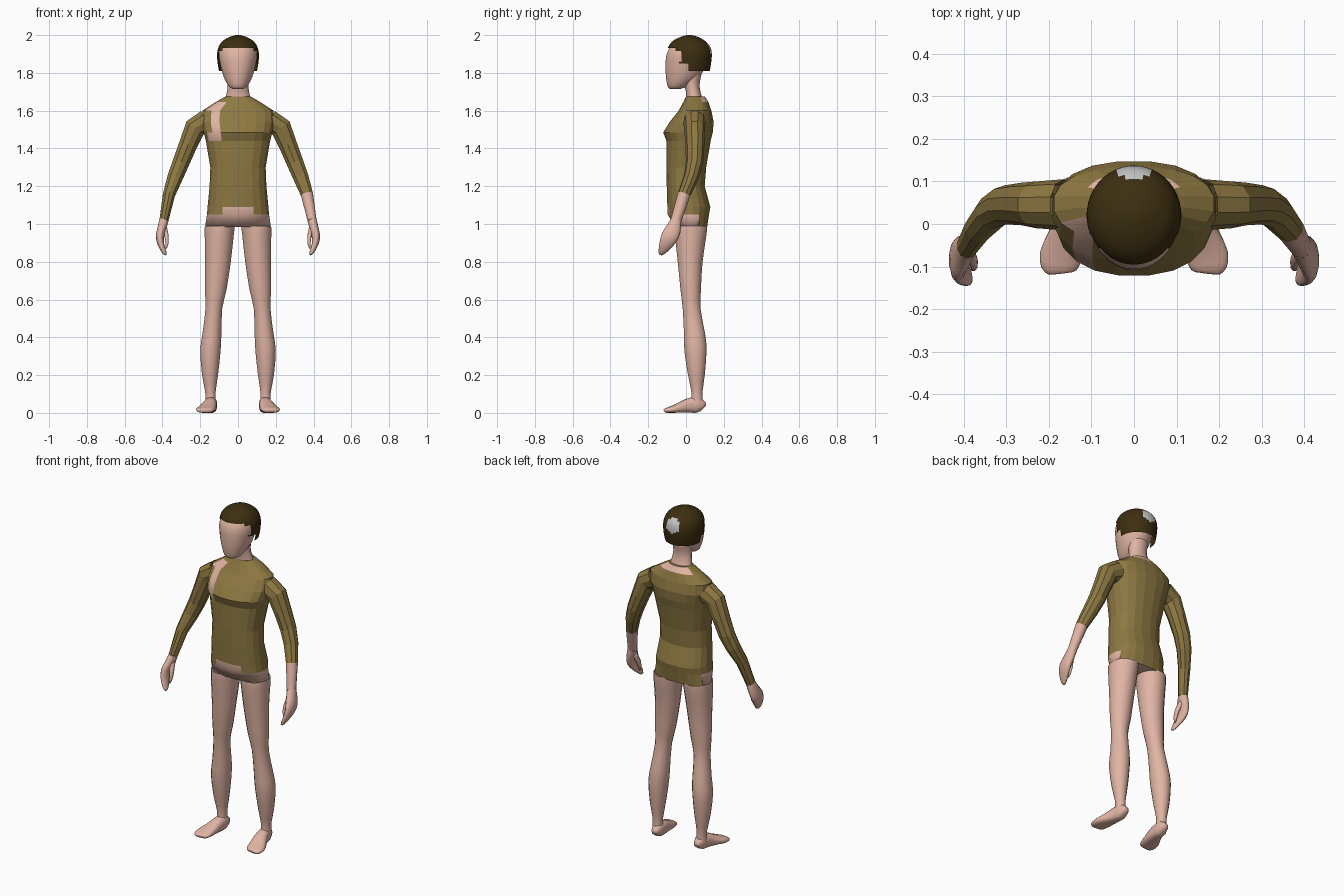
import bpy, bmesh, math
from mathutils import Vector

if "Cube" in bpy.data.objects:
    bpy.data.objects.remove(bpy.data.objects["Cube"])


def material(name, rgb):
    m = bpy.data.materials.new(name)
    m.diffuse_color = (*rgb, 1)
    m.use_nodes = True
    m.node_tree.nodes["Principled BSDF"].inputs["Base Color"].default_value = m.diffuse_color
    return m


MATS = [material("skin", (0.75, 0.46, 0.37)),
        material("olive_cloth", (0.27, 0.19, 0.055)),
        material("dark_brown_hair", (0.045, 0.027, 0.005)),
        material("light_grey", (0.55, 0.55, 0.55))]
SKIN, CLOTH, HAIR, GREY = range(4)


def spline(rows, steps):
    """Catmull-Rom resampling of section rows."""
    if steps == 1:
        return rows
    out = []
    for i in range(len(rows) - 1):
        p0, p1 = rows[max(i - 1, 0)], rows[i]
        p2, p3 = rows[i + 1], rows[min(i + 2, len(rows) - 1)]
        for s in range(steps):
            t = s / steps
            out.append([0.5 * (2 * b + (c - a) * t + (2 * a - 5 * b + 4 * c - d) * t * t
                               + (3 * b - a - 3 * c + d) * t ** 3)
                        for a, b, c, d in zip(p0, p1, p2, p3)])
    return out + [rows[-1]]


def loft(name, rows, n=12, steps=1, ref=(0, 1, 0), flat=False, power=2.0,
         rule=lambda c: SKIN, caps=(True, True)):
    """Skin rings (x, y, z, side radius, ref radius); rule gives a material or None for no face."""
    rows = spline(rows, steps)
    bm = bmesh.new()
    centres = [Vector(r[:3]) for r in rows]
    rings = []
    for i, r in enumerate(rows):
        t = Vector((0, 0, 1))
        if not flat:
            t = (centres[min(i + 1, len(rows) - 1)] - centres[max(i - 1, 0)]).normalized()
        v = Vector(ref)
        v = (v - t * v.dot(t)).normalized()
        u = v.cross(t)
        ring = []
        for k in range(n):
            a = 2 * math.pi * (k + 0.5) / n
            ca, sa = math.cos(a), math.sin(a)
            p = (centres[i] + u * r[3] * math.copysign(abs(ca) ** (2 / power), ca)
                 + v * r[4] * math.copysign(abs(sa) ** (2 / power), sa))
            p.z = max(p.z, 0)
            ring.append(bm.verts.new(p))
        rings.append(ring)
    for a, b in zip(rings, rings[1:]):
        for k in range(n):
            j = (k + 1) % n
            bm.faces.new((a[k], a[j], b[j], b[k]))
    if caps[0]:
        bm.faces.new(rings[0])
    if caps[1]:
        bm.faces.new(rings[-1])
    bmesh.ops.recalc_face_normals(bm, faces=bm.faces[:])
    drop = []
    for f in bm.faces:
        m = rule(f.calc_center_median())
        if m is None:
            drop.append(f)
        else:
            f.material_index = m
            f.smooth = m != CLOTH
    bmesh.ops.delete(bm, geom=drop, context='FACES')
    me = bpy.data.meshes.new(name)
    bm.to_mesh(me)
    bm.free()
    for m in MATS:
        me.materials.append(m)
    ob = bpy.data.objects.new(name, me)
    bpy.context.collection.objects.link(ob)
    return ob


def upright(profile):
    """(z, half width, front y, back y) -> section rows."""
    return [(0, (f + b) / 2, z, w, (b - f) / 2) for z, w, f, b in profile]


# torso with shirt, bare chest patch and ragged hem
def torso_rule(c):
    if c.z < 0.99 or (c.z < 1.03 and c.y < 0.07):
        return SKIN
    if c.y < -0.03 and abs(c.x) < 0.07 and c.z < 1.08:
        return SKIN
    if c.y < 0.01 and c.z > 1.445 and -0.155 < c.x < -0.07:
        return SKIN
    if c.z > 1.65 and c.y > 0.08:
        return SKIN
    return CLOTH


loft("torso", upright([
    (0.985, .176, -.06, .113), (1.05, .166, -.098, .123), (1.09, .163, -.10, .13),
    (1.20, .152, -.103, .10), (1.30, .148, -.105, .108), (1.44, .172, -.105, .132),
    (1.485, .183, -.122, .143), (1.54, .195, -.088, .148), (1.60, .19, -.04, .135),
    (1.645, .12, -.015, .12), (1.675, .068, .0, .10)]),
    n=20, flat=True, power=2.3, rule=torso_rule)

# neck and head
loft("neck", upright([(1.64, .075, .0, .10), (1.69, .062, .0, .08), (1.74, .055, -.01, .073),
                      (1.80, .06, -.02, .085)]), n=16, steps=3, flat=True)
loft("head", upright([
    (1.715, .028, -.085, -.03), (1.73, .05, -.098, .01), (1.78, .077, -.107, .075),
    (1.85, .096, -.109, .105), (1.90, .102, -.103, .115), (1.94, .092, -.082, .10),
    (1.97, .066, -.052, .08), (1.985, .03, -.015, .05)]), n=24, steps=3, flat=True)


# hair cap with a light spot at the back
def hair_rule(c):
    if c.y > 0.08 and math.hypot(c.x, c.z - 1.925) < 0.042:
        return GREY
    line = 1.935 if c.y < -0.06 else 1.92 if c.y < -0.03 else 1.85 if c.y < 0.02 else 1.81
    return HAIR if c.z > line else None


loft("hair", upright([
    (1.805, .10, -.085, .125), (1.85, .108, -.09, .133), (1.90, .111, -.097, .137),
    (1.94, .102, -.093, .128), (1.97, .08, -.068, .10), (1.99, .045, -.03, .065),
    (2.0, .012, .005, .03)]), n=40, steps=5, flat=True, rule=hair_rule)

for side, s in (("left", 1), ("right", -1)):
    def mirrored(rows):
        return [(s * r[0], *r[1:]) for r in rows]

    # arm, the two sleeves differ in length
    cuff = 1.157 if s > 0 else 1.02
    loft(side + "_arm", mirrored([
        (.165, .045, 1.543, .066, .06), (.228, .045, 1.508, .06, .055),
        (.264, .047, 1.42, .051, .05), (.302, .045, 1.325, .047, .046),
        (.332, .028, 1.25, .043, .04), (.365, -.01, 1.157, .034, .034),
        (.392, -.053, 1.02, .025, .029)]),
        n=10, rule=lambda c: CLOTH if c.z > cuff else SKIN, caps=(False, False))

    # hand and thumb
    loft(side + "_hand", mirrored([
        (.392, -.053, 1.02, .025, .029), (.405, -.068, .97, .024, .042),
        (.413, -.088, .93, .022, .046), (.407, -.108, .89, .017, .036),
        (.391, -.128, .852, .012, .02), (.384, -.136, .838, .005, .008)]),
        n=12, steps=2, caps=(False, True))
    loft(side + "_thumb", mirrored([
        (.392, -.062, .985, .016, .018), (.379, -.085, .94, .012, .016),
        (.376, -.098, .90, .009, .013), (.38, -.105, .872, .004, .006)]), n=8, steps=2)

    # leg
    loft(side + "_leg", mirrored([
        (.096, .026, .99, .081, .088), (.099, .025, .95, .079, .086),
        (.106, .022, .80, .069, .067), (.118, .025, .65, .058, .055),
        (.128, .03, .55, .045, .048), (.138, .045, .42, .051, .057),
        (.146, .05, .33, .055, .06), (.148, .055, .20, .043, .045),
        (.146, .058, .11, .028, .03), (.145, .058, .05, .03, .032)]),
        n=16, steps=2, flat=True, caps=(False, False))

    # foot
    loft(side + "_foot", mirrored([
        (.14, .092, .024, .018, .022), (.141, .07, .04, .031, .04),
        (.146, .02, .04, .035, .04), (.158, -.03, .028, .044, .028),
        (.172, -.075, .018, .05, .018), (.176, -.105, .013, .042, .013),
        (.176, -.114, .01, .028, .008)]), n=16, steps=2, ref=(0, 0, 1), power=2.5)
